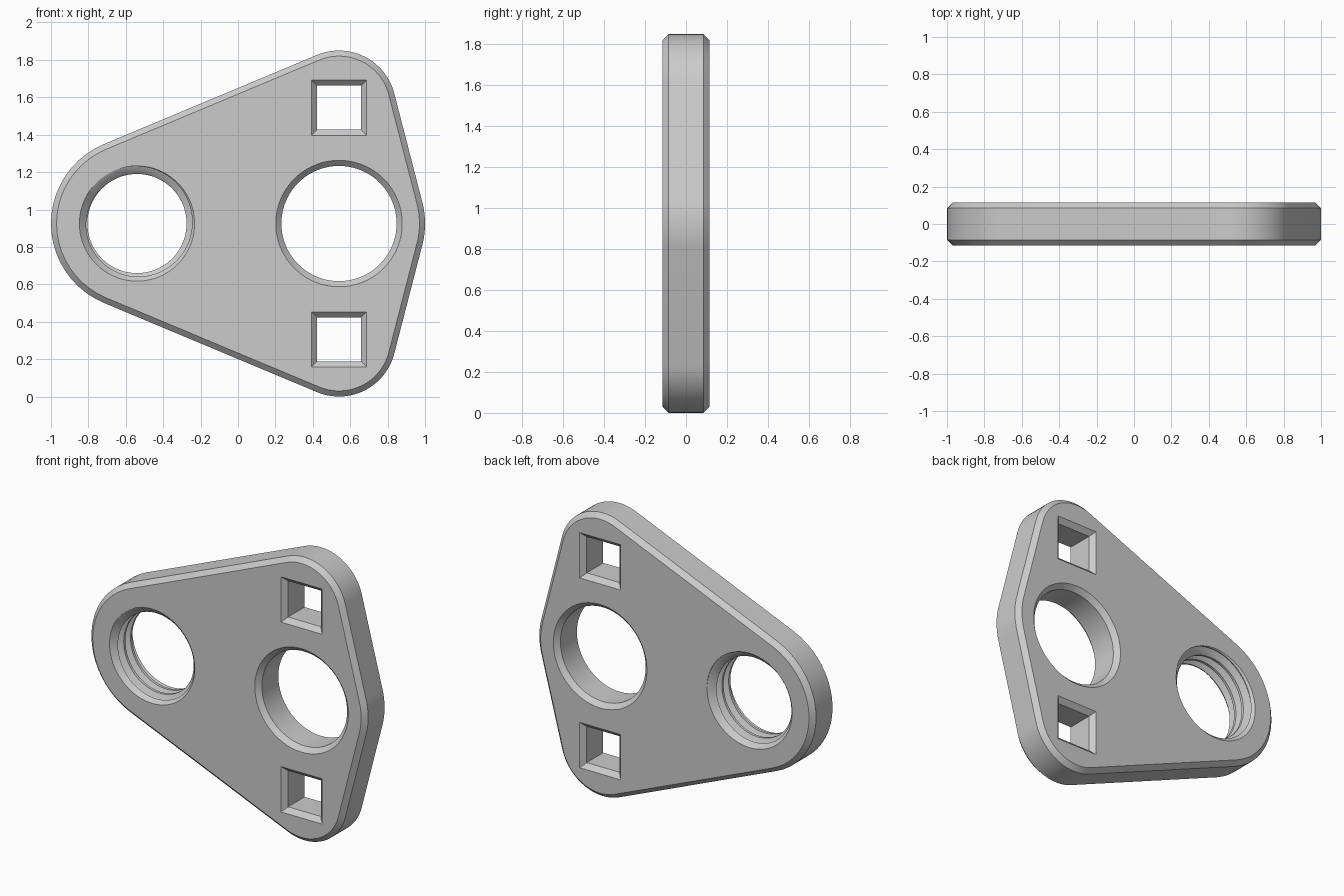
import bpy, bmesh
from math import acos, atan2, cos, hypot, pi, radians, sin

cube = bpy.data.objects.get("Cube")
if cube:
    bpy.data.objects.remove(cube, do_unlink=True)

HALF, BEVEL, MID = 0.115, 0.03, 0.925      # half thickness, chamfer, centre height
LEFT, RIGHT, ARM = -0.54, 0.54, 0.62       # hole columns, square hole offset

grey = bpy.data.materials.new("plain grey")
grey.use_nodes = True
grey.diffuse_color = (0.6, 0.6, 0.6, 1)
grey.node_tree.nodes["Principled BSDF"].inputs["Base Color"].default_value = grey.diffuse_color


def finish(name, bm):
    bmesh.ops.recalc_face_normals(bm, faces=bm.faces)
    mesh = bpy.data.meshes.new(name)
    bm.to_mesh(mesh)
    bm.free()
    mesh.materials.append(grey)
    obj = bpy.data.objects.new(name, mesh)
    bpy.context.collection.objects.link(obj)
    return obj


def loft(name, outline, levels):
    """Skin outlines, each grown by an offset, at successive depths."""
    bm = bmesh.new()
    rings = [[bm.verts.new((x, y, z)) for x, z in outline(grow)] for y, grow in levels]
    n = len(rings[0])
    for a, b in zip(rings, rings[1:]):
        for i in range(n):
            j = (i + 1) % n
            bm.faces.new((a[i], a[j], b[j], b[i]))
    bm.faces.new(rings[0])
    bm.faces.new(rings[-1])
    return finish(name, bm)


def hull(circles, steps=20):
    """Outline wrapped tightly round a counterclockwise list of circles."""
    normals = []
    for (x1, z1, r1), (x2, z2, r2) in zip(circles, circles[1:] + circles[:1]):
        dx, dz = x2 - x1, z2 - z1
        normals.append(atan2(dz, dx) - acos((r1 - r2) / hypot(dx, dz)))

    def outline(grow):
        points = []
        for i, (x, z, r) in enumerate(circles):
            start = normals[i - 1]
            sweep = (normals[i] - start) % (2 * pi)
            for k in range(steps + 1):
                a = start + sweep * k / steps
                points.append((x + (r + grow) * cos(a), z + (r + grow) * sin(a)))
        return points
    return outline


def circle(x, z, r, n=96):
    return lambda g: [(x + (r + g) * cos(2 * pi * i / n),
                       z + (r + g) * sin(2 * pi * i / n)) for i in range(n)]


def square(x, z, h):
    return lambda g: [(x + sx * (h + g), z + sz * (h + g))
                      for sx, sz in ((-1, -1), (1, -1), (1, 1), (-1, 1))]


def thread(name, x, z, minor, major, pitch, phase, n=96, turns=8):
    """Right-handed helical cutter with flat crests and roots."""
    profile = [(0, major), (0.125, major), (0.4375, minor), (0.6875, minor)]
    m = len(profile)
    bm = bmesh.new()
    grid = []
    for i in range(n):
        a = phase - 2 * pi * i / n
        column = []
        for j in range(m * turns + 1):
            t, r = profile[j % m]
            y = -HALF + pitch * (j // m - 2 + t + i / n)
            column.append(bm.verts.new((x + r * cos(a), y, z + r * sin(a))))
        grid.append(column)
    for i in range(n):
        # The last column joins the first one pitch further along
        shift = m if i == n - 1 else 0
        b = grid[(i + 1) % n]
        for j in range(m * turns - shift):
            bm.faces.new((grid[i][j], grid[i][j + 1], b[j + 1 + shift], b[j + shift]))
    # Close both ends with fans, clear of the plate
    rim = [e for e in bm.edges if e.is_boundary]
    for side in (-1, 1):
        tip = bm.verts.new((x, side * 0.6, z))
        for e in rim:
            if e.verts[0].co.y * side > 0:
                bm.faces.new((e.verts[0], e.verts[1], tip))
    return finish(name, bm)


# Plate with chamfered rim
plate = loft("plate",
             hull([(LEFT, MID, 0.46), (RIGHT, MID - ARM, 0.305),
                   (RIGHT, MID, 0.46), (RIGHT, MID + ARM, 0.305)]),
             [(-HALF, -BEVEL), (BEVEL - HALF, 0), (HALF - BEVEL, 0), (HALF, -BEVEL)])

# Cutters flare outwards at 45 degrees to chamfer each hole
flare = [(-HALF - BEVEL, 2 * BEVEL), (BEVEL - HALF, 0),
         (HALF - BEVEL, 0), (HALF + BEVEL, 2 * BEVEL)]
cutters = [loft("round_hole_cutter", circle(RIGHT, MID, 0.308), flare)]
for label, side in (("upper", 1), ("lower", -1)):
    cutters.append(loft(label + "_square_hole_cutter",
                        square(RIGHT, MID + side * ARM, 0.118), flare))

# Threaded hole with lead-in cones
cutters.append(thread("thread_cutter", LEFT, MID, 0.265, 0.308, 0.07, radians(100)))
cutters.append(loft("thread_lead_in_cutter", circle(LEFT, MID, 0.308),
                    [(-HALF - BEVEL, BEVEL), (-0.06, -0.055),
                     (0.06, -0.055), (HALF + BEVEL, BEVEL)]))

bpy.ops.object.select_all(action='DESELECT')
bpy.context.view_layer.objects.active = plate
plate.select_set(True)
for cutter in cutters:
    cutter.hide_render = True
    mod = plate.modifiers.new(cutter.name, 'BOOLEAN')
    mod.operation = 'DIFFERENCE'
    mod.solver = 'EXACT'
    mod.object = cutter
    bpy.ops.object.modifier_apply(modifier=mod.name)
for cutter in cutters:
    bpy.data.objects.remove(cutter, do_unlink=True)
bpy.ops.object.shade_smooth_by_angle(angle=radians(25))
